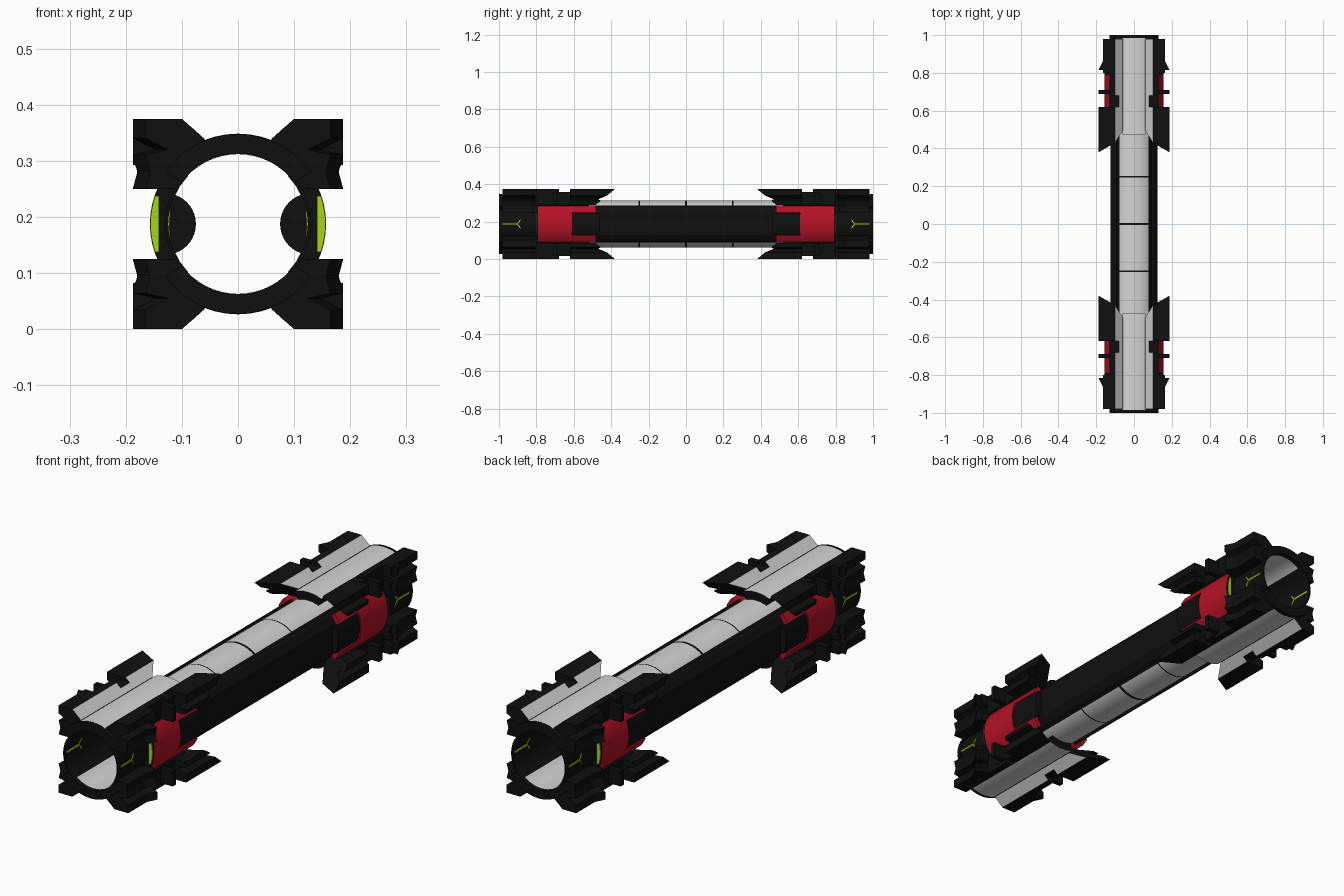
import bpy, bmesh, math
from itertools import product

if "Cube" in bpy.data.objects:
    bpy.data.objects.remove(bpy.data.objects["Cube"])

ZC = 0.1875          # height of the tube axis


def mat(name, rgb):
    m = bpy.data.materials.new(name)
    m.diffuse_color = (*rgb, 1)
    m.use_nodes = True
    m.node_tree.nodes["Principled BSDF"].inputs["Base Color"].default_value = m.diffuse_color
    return m


BLACK = mat("black", (0.005, 0.005, 0.005))
WHITE = mat("white", (0.66, 0.66, 0.66))
RED = mat("red", (0.46, 0.006, 0.019))
GREEN = mat("green", (0.36, 0.68, 0.008))


def arc(a0, a1, r, n=8):
    """Points on a circle about the tube axis; degrees from +x."""
    return [(r * math.cos(math.radians(a0 + (a1 - a0) * i / n)),
             r * math.sin(math.radians(a0 + (a1 - a0) * i / n))) for i in range(n + 1)]


def sector(a0, a1, r0, r1, n=8):
    return arc(a0, a1, r1, n) + arc(a1, a0, r0, n)


def loft(bm, p0, y0, p1, y1, s=(1, 1, 1)):
    """Solid between two (x, z) profiles; y0 may be a function of x, z."""
    def ring(p, y):
        return [bm.verts.new((s[0] * x, s[1] * (y(x, z) if callable(y) else y),
                              ZC + s[2] * z)) for x, z in p]
    a, b = ring(p0, y0), ring(p1, y1)
    n = len(a)
    bm.faces.new(a)
    bm.faces.new(b[::-1])
    for i in range(n):
        bm.faces.new((a[i], b[i], b[(i + 1) % n], a[(i + 1) % n]))


def finish(bm, name, mats, rule=None, solid=True):
    if solid:
        bmesh.ops.recalc_face_normals(bm, faces=bm.faces[:])
    bm.normal_update()
    if rule:
        for f in bm.faces:
            f.material_index = rule(f.calc_center_median(), f.normal)
    me = bpy.data.meshes.new(name)
    bm.to_mesh(me)
    bm.free()
    for m in mats:
        me.materials.append(m)
    ob = bpy.data.objects.new(name, me)
    bpy.context.collection.objects.link(ob)
    bpy.ops.object.select_all(action='DESELECT')
    ob.select_set(True)
    bpy.context.view_layer.objects.active = ob
    bpy.ops.object.shade_smooth_by_angle(angle=math.radians(20))
    return ob


def mirrored(name, mats, pieces, axes, rule=None):
    """pieces: (profile0, y0, profile1, y1), repeated across the given axes."""
    bm = bmesh.new()
    for s in product(*[(1, -1) if a in axes else (1,) for a in "xyz"]):
        for p in pieces:
            loft(bm, *p, s)
    return finish(bm, name, mats, rule)


def prism(p, y0, y1):
    return (p, y0, p, y1)


def box(x0, x1, z0, z1):
    return [(x0, z0), (x1, z0), (x1, z1), (x0, z1)]


# main tube: thin open shell, white top and bottom, black sides and seams
bm = bmesh.new()
ys = [-0.995, -0.253, -0.247, -0.006, 0.006, 0.247, 0.253, 0.995]
rings = [[bm.verts.new((x, y, ZC + z)) for x, z in arc(0, 360, 0.125, 56)[:-1]] for y in ys]
for a, b in zip(rings, rings[1:]):
    for i in range(56):
        j = (i + 1) % 56
        bm.faces.new((a[i], a[j], b[j], b[i]))
finish(bm, "main_tube", [WHITE, BLACK],
       lambda c, n: int(abs(c.x) > 0.082 or min(abs(abs(c.y) - 0.25), abs(c.y)) < 0.004), False)

# raised black side rails along the middle
rail = [(0.093, 0.097), (0.105, 0.09), (0.125, 0.06), (0.125, -0.06), (0.105, -0.09),
        (0.093, -0.097)] + arc(-44, 44, 0.1235)
mirrored("side_rail", [BLACK], [prism(rail, -0.5, 0.5)], "x")

# corner blocks, four at each end
SLOPE = [(0.06, 0.152), (0.1, 0.1875)]


def flank(x):
    return [(x, 0.1875), (x, 0.153), (x - 0.04, 0.1325), (x, 0.1235), (x - 0.008, 0.0925)]


inner = arc(38, 68, 0.126)
fin = SLOPE + flank(0.1875)[:4] + [(0.183, 0.1025), (0.13, 0.1025)] + inner
gap = [(0.06, 0.152), (0.08, 0.17), (0.13, 0.17), (0.13, 0.1025)] + inner
core = SLOPE + [(0.13, 0.1875), (0.13, 0.1025)] + inner
end = SLOPE + flank(0.165) + [(0.165, 0.0625)] + arc(30, 68, 0.126)


def tip(x, z):
    return 0.38 + (0.1875 - z) * 1.18 + (0.1875 - x) * 0.57


def flare(x):
    return [(0.12, 0.186)] + [(q, min(z, 0.186)) for q, z in flank(x)] + [(x, 0.0625), (0.12, 0.0625)]


def slope_rule(c, n):
    return int(abs(n.y) < 0.2 and n.x * c.x < 0 and n.z * (c.z - ZC) > 0
               and abs(n.x) > 0.4 and 0.06 < abs(c.x) < 0.1)


mirrored("corner_block", [BLACK, WHITE],
         [prism(fin, tip, 0.62), prism(gap, 0.62, 0.68),
          prism(core, 0.68, 0.8), prism(end, 0.8, 0.98)], "xyz", slope_rule)
mirrored("corner_flare", [BLACK], [(flare(0.1875), 0.815, flare(0.165), 0.86)], "xyz")
mirrored("corner_bar", [BLACK], [prism(box(0.12, 0.1875, 0.105, 0.17), 0.688, 0.71)], "xyz")

# white cover shells above and below each end, with black rims
mirrored("end_cover", [BLACK, WHITE], [prism(sector(67.5, 112.5, 0.126, 0.161, 6), 0.475, 0.985)],
         "yz", lambda c, n: int(abs(n.y) < 0.2 and n.z * (c.z - ZC) > 0 and abs(n.z) > 0.8))
mirrored("end_collar", [BLACK], [prism(sector(36, 144, 0.1245, 0.16, 16), 0.98, 1.0)], "yz")
mirrored("side_lip", [BLACK], [prism(sector(-37, 37, 0.1245, 0.13), 0.98, 1.0)], "xy")

# red side panels: a full band with two arms around a black tongue
mirrored("red_side_panel", [RED],
         [prism(sector(-39.5, 39.5, 0.127, 0.157, 12), 0.61, 0.79),
          prism(sector(23, 39.5, 0.127, 0.157, 4), 0.48, 0.61),
          prism(sector(-39.5, -23, 0.127, 0.157, 4), 0.48, 0.61)], "xy")
tongue = sector(-23, 23, 0.127, 0.152)
short_tongue = sector(-17, 17, 0.127, 0.152)
mirrored("side_tongue", [BLACK],
         [prism(tongue, 0.46, 0.6), (tongue, 0.6, short_tongue, 0.612)], "xy")
mirrored("panel_end_cap", [BLACK], [prism(sector(-39, 39, 0.127, 0.156, 12), 0.79, 0.8)], "xy")

# green lens on the end cap, and branching green light lines on the tube wall
mirrored("green_lens", [GREEN],
         [prism(arc(-18.5, 18.5, 0.156) + [(0.141, 0.0495), (0.141, -0.0495)], 0.8, 0.803)], "xy")
branch = [prism(box(0.122, 0.1285, -0.004, 0.004), 0.9, 0.985)]
for k in (1, -1):
    branch.append((box(0.122, 0.1285, -0.004, 0.004), 0.902,
                   [(x, z + k * 0.02) for x, z in box(0.121, 0.1275, -0.005, 0.005)], 0.886))
mirrored("green_light_line", [GREEN], branch, "xy")

# rounded black housings bulging into the bore
bulge = [(0.13 + x, z) for x, z in arc(90, 270, 0.055, 20)]
mirrored("inner_housing", [BLACK], [prism(bulge, 0.48, 0.61)], "xy")
